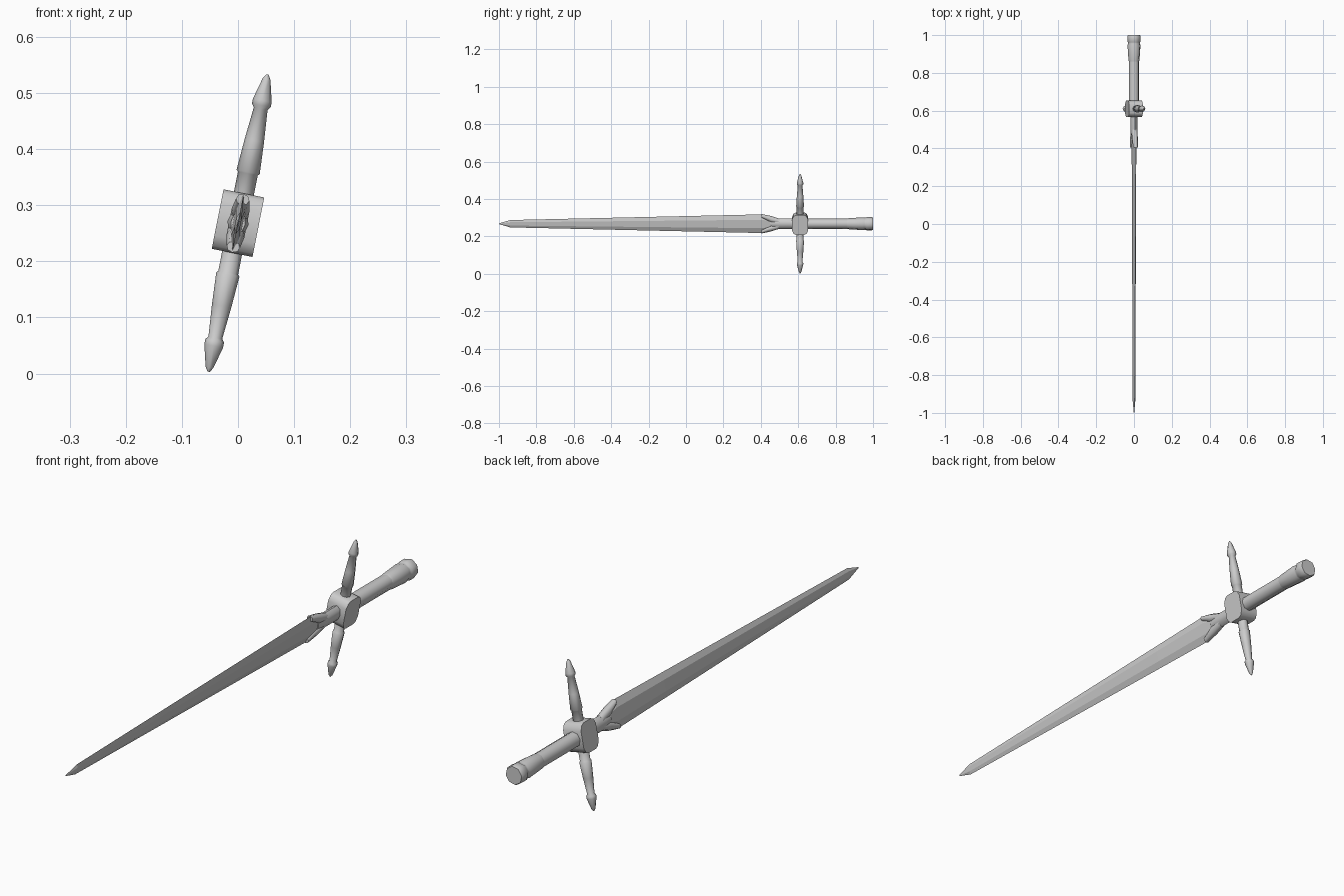
import bpy, bmesh, math
from mathutils import Vector

if "Cube" in bpy.data.objects:
    bpy.data.objects.remove(bpy.data.objects["Cube"])

TILT = math.atan(0.105 / 0.53)
ZC = 0.268


def place(u, v, y):
    """u = along crossguard, v = blade thickness, y = along the sword."""
    s, c = math.sin(TILT), math.cos(TILT)
    return Vector((u * s + v * c, y, ZC + u * c - v * s))


def loft(name, rings, angle=50):
    bm = bmesh.new()
    loops = [[bm.verts.new(place(*p)) for p in ring] for ring in rings]
    n = len(loops[0])
    for a, b in zip(loops, loops[1:]):
        for i in range(n):
            j = (i + 1) % n
            bm.faces.new((a[i], a[j], b[j], b[i]))
    bm.faces.new(loops[0])
    bm.faces.new(loops[-1])
    bmesh.ops.recalc_face_normals(bm, faces=bm.faces)
    me = bpy.data.meshes.new(name)
    bm.to_mesh(me)
    bm.free()
    ob = bpy.data.objects.new(name, me)
    bpy.context.collection.objects.link(ob)
    bpy.ops.object.select_all(action='DESELECT')
    ob.select_set(True)
    bpy.context.view_layer.objects.active = ob
    bpy.ops.object.shade_smooth_by_angle(angle=math.radians(angle))
    return ob


def ring_y(y, ru, rv, cu=0.0, n=8):
    """Oval ring across the sword axis."""
    return [(cu + ru * math.cos(2 * math.pi * i / n),
             rv * math.sin(2 * math.pi * i / n), y) for i in range(n)]


def ring_u(u, r, y0=0.61, n=8):
    """Round ring across the crossguard axis."""
    return [(u, r * math.cos(2 * math.pi * i / n),
             y0 + r * math.sin(2 * math.pi * i / n)) for i in range(n)]


# Blade: thin six-sided section, tapering to the point
def blade_ring(y, w, t):
    return [(w, 0, y), (w * 0.45, t, y), (-w * 0.45, t, y),
            (-w, 0, y), (-w * 0.45, -t, y), (w * 0.45, -t, y)]


loft("blade", [blade_ring(0.47, 0.02, 0.009), blade_ring(0.41, 0.051, 0.008),
               blade_ring(-0.94, 0.02, 0.005), blade_ring(-1.0, 0.002, 0.001)], 5)

# Neck between guard and blade
loft("neck", [ring_y(0.59, 0.028, 0.019), ring_y(0.49, 0.028, 0.019),
              ring_y(0.45, 0.024, 0.013)])

# Forked collar gripping the blade
for s, label in ((1, "upper"), (-1, "lower")):
    loft("collar_prong_" + label,
         [ring_y(0.50, 0.016, 0.016, s * 0.011),
          ring_y(0.455, 0.018, 0.016, s * 0.024),
          ring_y(0.405, 0.010, 0.012, s * 0.043)])

# Guard hub: rounded block
outline = [(0.054, 0.022), (0.048, 0.034), (0.030, 0.043),
           (-0.030, 0.043), (-0.048, 0.034), (-0.054, 0.022)]
outline += [(-u, -y) for u, y in outline]
loft("guard_hub", [[(u, v, 0.61 + y) for u, y in outline]
                   for v in (-0.037, 0.037)])

# Crossguard arms
arm = [(0.03, 0.018), (0.09, 0.018), (0.093, 0.021), (0.15, 0.0175),
       (0.208, 0.0125), (0.214, 0.017), (0.223, 0.017), (0.262, 0.007),
       (0.270, 0.002)]
for s, label in ((1, "upper"), (-1, "lower")):
    loft("guard_arm_" + label, [ring_u(s * u, r) for u, r in arm])

# Grip
loft("grip", [ring_y(0.62, 0.028, 0.028), ring_y(0.87, 0.028, 0.028)])

# Pommel: flare, groove and cap
pommel = [(0.86, 0.028), (0.87, 0.030), (0.945, 0.035), (0.955, 0.033),
          (0.962, 0.033), (0.967, 0.036), (0.993, 0.036), (1.0, 0.033)]
loft("pommel", [ring_y(y, r, r) for y, r in pommel])
